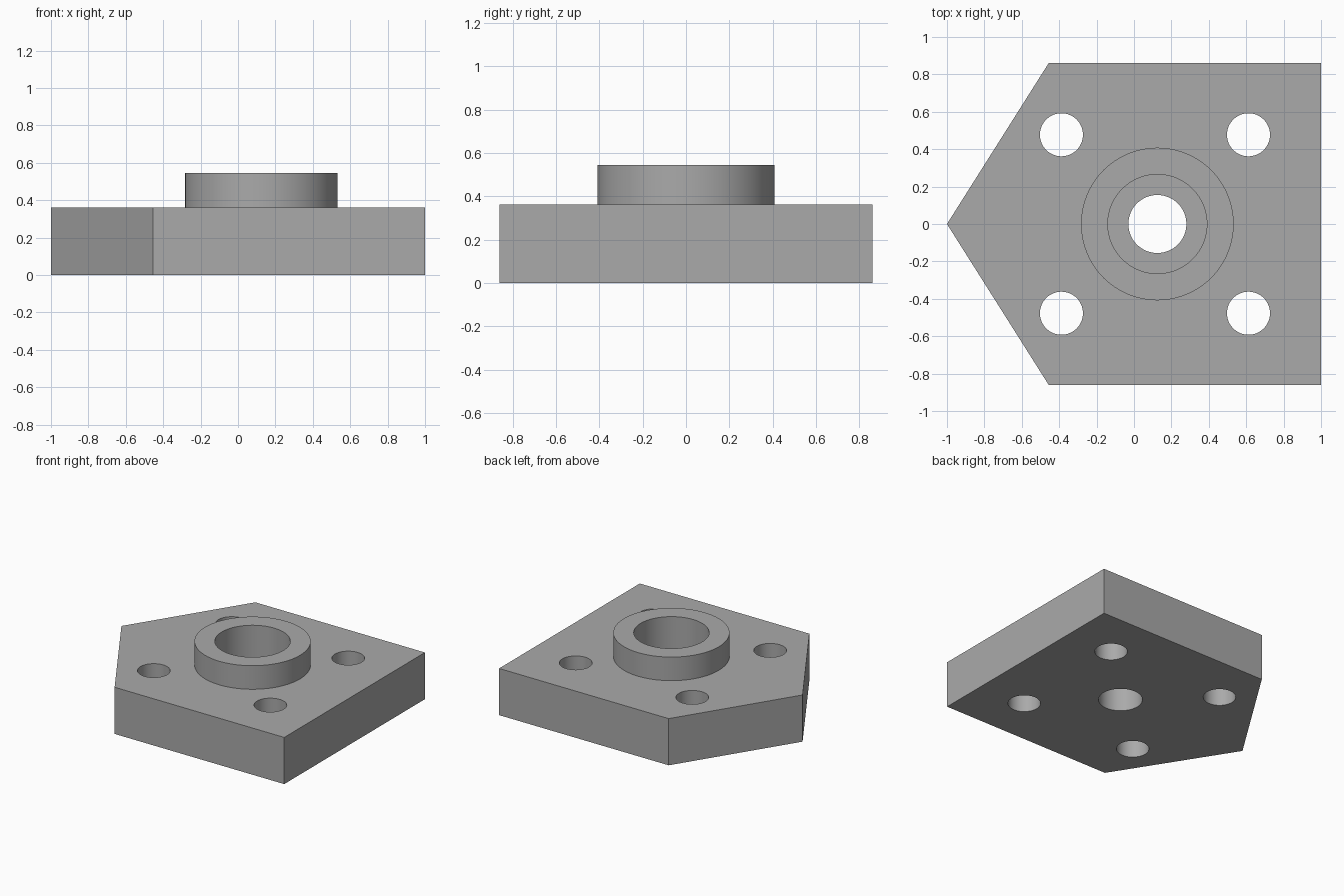
import bpy
import bmesh
from math import radians

cube = bpy.data.objects.get("Cube")
if cube:
    bpy.data.objects.remove(cube, do_unlink=True)

PLATE_TOP, BOSS_TOP, BORE_FLOOR = 0.362, 0.545, 0.18
CENTRE_X = 0.125

grey = bpy.data.materials.new("machined_grey")
grey.use_nodes = True
colour = (0.4, 0.4, 0.4, 1)
grey.diffuse_color = colour
grey.node_tree.nodes["Principled BSDF"].inputs["Base Color"].default_value = colour


def cylinder(name, x, y, radius, bottom, top):
    bpy.ops.mesh.primitive_cylinder_add(
        vertices=96, radius=radius, depth=top - bottom,
        location=(x, y, (bottom + top) / 2))
    obj = bpy.context.object
    obj.name = name
    obj.data.materials.append(grey)
    return obj


def combine(target, tool, operation):
    mod = target.modifiers.new(operation.lower(), "BOOLEAN")
    mod.operation, mod.object, mod.solver = operation, tool, "EXACT"
    bpy.context.view_layer.objects.active = target
    bpy.ops.object.modifier_apply(modifier=mod.name)
    bpy.data.objects.remove(tool, do_unlink=True)


# Five-sided plate, pointed towards -x
outline = [(-1, 0), (-0.455, -0.862), (1, -0.862), (1, 0.862), (-0.455, 0.862)]
bm = bmesh.new()
base = bm.faces.new([bm.verts.new((x, y, 0)) for x, y in outline])
extruded = bmesh.ops.extrude_face_region(bm, geom=[base])["geom"]
bmesh.ops.translate(bm, vec=(0, 0, PLATE_TOP),
                    verts=[v for v in extruded if isinstance(v, bmesh.types.BMVert)])
bmesh.ops.recalc_face_normals(bm, faces=bm.faces)
mesh = bpy.data.meshes.new("flange_plate")
bm.to_mesh(mesh)
bm.free()
plate = bpy.data.objects.new("flange_plate", mesh)
bpy.context.collection.objects.link(plate)
mesh.materials.append(grey)

# Raised round boss
combine(plate, cylinder("boss", CENTRE_X, 0, 0.408, 0.2, BOSS_TOP), "UNION")

# Stepped bore: wide recess above, narrow through hole below
combine(plate, cylinder("bore_recess", CENTRE_X, 0, 0.265, BORE_FLOOR, 0.7), "DIFFERENCE")
combine(plate, cylinder("through_hole", CENTRE_X, 0, 0.155, -0.1, 0.3), "DIFFERENCE")

# Four bolt holes
for x in (-0.388, 0.612):
    for y in (-0.477, 0.477):
        combine(plate, cylinder("bolt_hole", x, y, 0.115, -0.1, 0.5), "DIFFERENCE")

# Smooth the round walls, keep the rims sharp
bpy.ops.object.select_all(action="DESELECT")
plate.select_set(True)
bpy.context.view_layer.objects.active = plate
bpy.ops.object.shade_smooth_by_angle(angle=radians(30))
